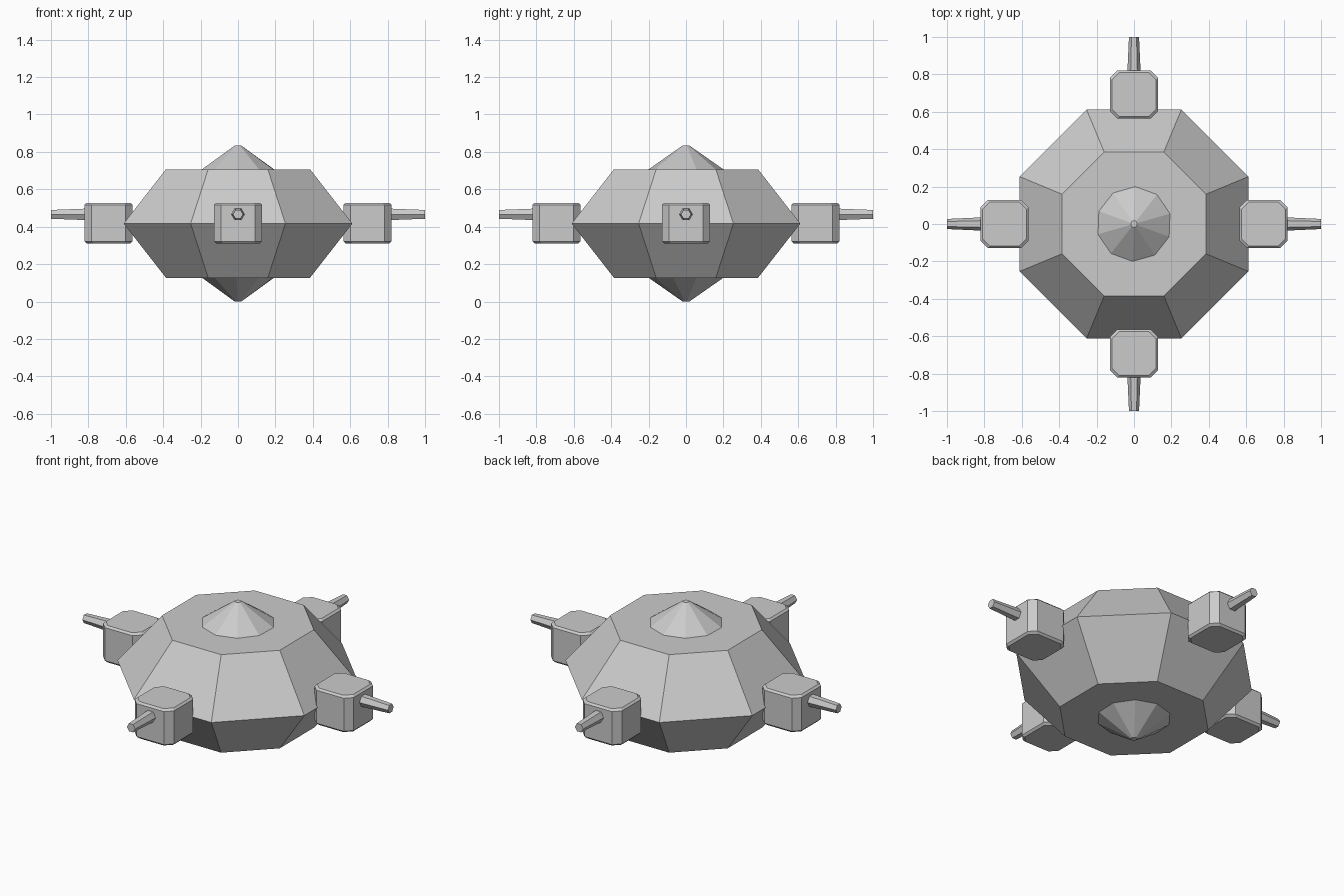
import bpy, bmesh
from math import pi, sin, cos, radians
from mathutils import Matrix, Vector

if "Cube" in bpy.data.objects:
    bpy.data.objects.remove(bpy.data.objects["Cube"])

grey = bpy.data.materials.new("light grey")
grey.use_nodes = True
grey.diffuse_color = (0.6, 0.6, 0.6, 1)
grey.node_tree.nodes["Principled BSDF"].inputs["Base Color"].default_value = (0.6, 0.6, 0.6, 1)


def ngon(sides, radius, z, turn):
    """Ring of points around the z axis."""
    return [Vector((radius * cos(turn + 2 * pi * i / sides),
                    radius * sin(turn + 2 * pi * i / sides), z)) for i in range(sides)]


def chamfered_square(half, cut, z):
    """Square ring with cut corners."""
    a, b = half, half - cut
    corner = [(a, -b), (a, b)]
    return [Matrix.Rotation(k * pi / 2, 3, 'Z') @ Vector((x, y, z))
            for k in range(4) for x, y in corner]


def loft(name, rings, matrix=Matrix()):
    """Skin a stack of rings and cap both ends."""
    bm = bmesh.new()
    loops = [[bm.verts.new(matrix @ p) for p in ring] for ring in rings]
    n = len(loops[0])
    for low, high in zip(loops, loops[1:]):
        for i in range(n):
            j = (i + 1) % n
            bm.faces.new((low[i], low[j], high[j], high[i]))
    bm.faces.new(loops[0][::-1])
    bm.faces.new(loops[-1])
    bmesh.ops.recalc_face_normals(bm, faces=bm.faces)
    mesh = bpy.data.meshes.new(name)
    bm.to_mesh(mesh)
    bm.free()
    mesh.materials.append(grey)
    obj = bpy.data.objects.new(name, mesh)
    bpy.context.collection.objects.link(obj)
    return obj


MID = 0.417
# Octagonal hull
loft("hull", [ngon(8, r, MID + z, pi / 8)
              for r, z in ((0.417, -0.29), (0.662, 0), (0.417, 0.29))])

# Shallow cones above and below
for name, side in (("top_cone", 1), ("bottom_cone", -1)):
    loft(name, [ngon(10, r, MID + side * z, radians(88))
                for r, z in ((0.2, 0.28), (0.2, 0.29), (0.018, 0.417))])

# Four pods, each with a tapered hexagonal barrel
for k, side in enumerate(("left", "back", "right", "front")):
    turn = Matrix.Rotation(k * pi / 2, 4, 'Z')
    loft(side + "_pod",
         [chamfered_square(0.128 - inset, 0.038, z)
          for inset, z in ((0.011, 0.31), (0, 0.322), (0, 0.517), (0.011, 0.528))],
         turn @ Matrix.Translation((0.692, 0, 0)))
    loft(side + "_barrel",
         [ngon(6, r, x, pi / 2) for r, x in ((0.036, 0.8), (0.027, 1.0))],
         turn @ Matrix.Translation((0, 0, 0.466)) @ Matrix.Rotation(pi / 2, 4, 'Y'))
